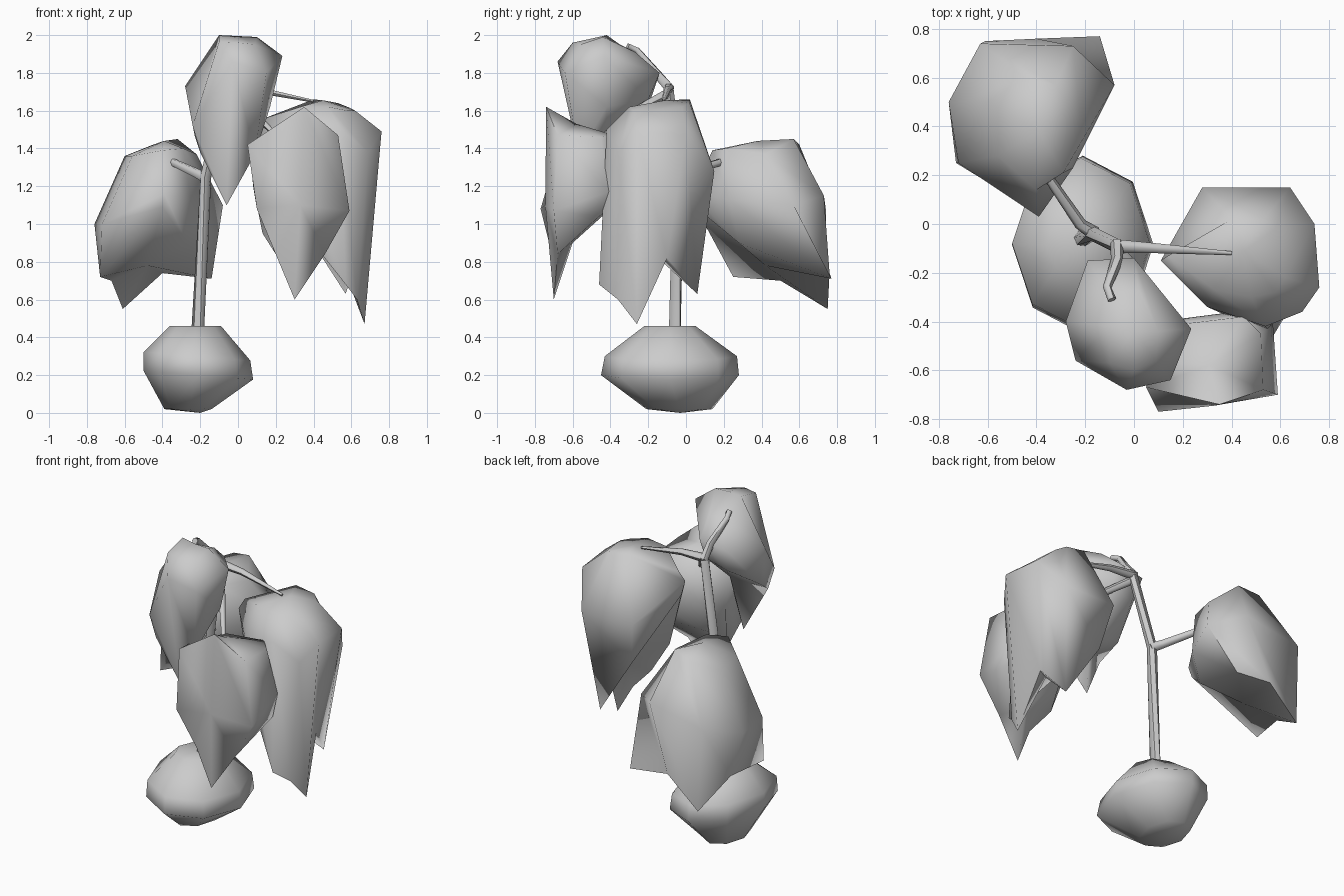
import bpy, bmesh, math
from mathutils import Vector


def finish(name, bm, angle=60):
    bmesh.ops.recalc_face_normals(bm, faces=bm.faces)
    me = bpy.data.meshes.new(name)
    bm.to_mesh(me)
    bm.free()
    ob = bpy.data.objects.new(name, me)
    bpy.context.collection.objects.link(ob)
    bpy.ops.object.select_all(action='DESELECT')
    ob.select_set(True)
    bpy.context.view_layer.objects.active = ob
    bpy.ops.object.shade_smooth_by_angle(angle=math.radians(angle))
    return ob


def loft(bm, rings):
    loops = [[bm.verts.new(p) for p in ring] for ring in rings]
    n = len(loops[0])
    for a, b in zip(loops, loops[1:]):
        for i in range(n):
            j = (i + 1) % n
            bm.faces.new((a[i], a[j], b[j], b[i]))
    return loops


def fan(bm, loop, centre):
    c = bm.verts.new(centre)
    for i in range(len(loop)):
        bm.faces.new((loop[i], loop[(i + 1) % len(loop)], c))


# Drooping leaf: crown ring, wide shoulder ring, pointed rim, closed underside
def leaf(name, peak, under, crown, shoulder, rim):
    bm = bmesh.new()
    loops = loft(bm, [crown, shoulder, rim])
    fan(bm, loops[0], peak)
    fan(bm, loops[2], under)
    finish(name, bm, 85)


# Tapered six-sided stem through points (x, y, z, radius)
def stem(name, pts):
    bm = bmesh.new()
    rings = []
    for i, p in enumerate(pts):
        a, b = pts[max(i - 1, 0)], pts[min(i + 1, len(pts) - 1)]
        q = (Vector(b[:3]) - Vector(a[:3])).to_track_quat('Z', 'Y')
        rings.append([Vector(p[:3]) + q @ Vector((p[3] * math.cos(k * math.pi / 3),
                                                  p[3] * math.sin(k * math.pi / 3), 0))
                      for k in range(6)])
    loops = loft(bm, rings)
    bm.faces.new(loops[0])
    bm.faces.new(loops[-1])
    finish(name, bm)


# Root ball: stacked eight-sided rings (x min, x max, y min, y max, z, tilt)
bm = bmesh.new()
rings = []
for x0, x1, y0, y1, z, tilt in [(-.39, -.14, -.21, .14, .02, 0), (-.50, .08, -.45, .28, .20, .08),
                                (-.50, .065, -.43, .27, .30, .08), (-.36, -.09, -.22, .05, .46, 0)]:
    rings.append([((x0 + x1) / 2 + (x1 - x0) / 2 * math.cos(k * math.pi / 4),
                   (y0 + y1) / 2 + (y1 - y0) / 2 * math.sin(k * math.pi / 4),
                   z - tilt * (x1 - x0) / 2 * math.cos(k * math.pi / 4))
                  for k in range(8)])
loops = loft(bm, rings)
fan(bm, loops[0], (-.2, -.03, 0))
fan(bm, loops[-1], (-.22, -.08, .46))
finish("root_ball", bm, 70)

# Trunk and branches
stem("trunk", [(-.215, -.06, .40, .034), (-.17, -.04, 1.25, .03), (-.07, -.09, 1.71, .028)])
stem("left_branch", [(-.16, -.04, 1.24, .03), (-.22, .0, 1.27, .025), (-.35, .19, 1.33, .02)])
stem("right_branch", [(-.08, -.09, 1.72, .028), (.1, -.1, 1.71, .02), (.4, -.12, 1.65, .008)])
stem("top_branch", [(-.07, -.08, 1.71, .028), (-.07, -.15, 1.79, .025), (-.11, -.26, 1.92, .018),
                    (-.09, -.31, 1.94, .018)])
stem("front_branch", [(-.07, -.1, 1.69, .025), (.06, -.25, 1.61, .02), (.22, -.46, 1.45, .012)])

# Four leaves; rings run around from the tip side
leaf("left_leaf", (-.39, .38, 1.44), (-.48, .42, .78),
     [(-.45, .60, 1.42), (-.6, .5, 1.36), (-.56, .28, 1.36), (-.40, .14, 1.39),
      (-.29, .21, 1.40), (-.22, .42, 1.37), (-.32, .57, 1.45)],
     [(-.63, .74, 1.08), (-.76, .5, 1.0), (-.72, .25, 1.0), (-.39, .03, 1.16),
      (-.25, .23, 1.13), (-.08, .57, 1.1), (-.25, .73, 1.15)],
     [(-.61, .75, .55), (-.67, .5, .70), (-.73, .25, .72), (-.40, .05, 1.09),
      (-.27, .28, .90), (-.14, .77, .71), (-.4, .76, .74)])
leaf("right_leaf", (.45, -.11, 1.655), (.53, -.17, .84),
     [(.62, -.22, 1.6), (.58, -.02, 1.62), (.53, .02, 1.64), (.40, .02, 1.66),
      (.14, -.13, 1.56), (.33, -.27, 1.62), (.48, -.30, 1.62), (.58, -.28, 1.6)],
     [(.76, -.26, 1.49), (.74, .0, 1.48), (.64, .15, 1.28), (.28, .15, 1.28),
      (.11, -.15, 1.5), (.3, -.34, 1.38), (.54, -.42, 1.5), (.69, -.36, 1.38)],
     [(.67, -.26, .47), (.63, -.1, .82), (.57, .06, .63), (.33, .08, 1.0),
      (.14, -.15, 1.40), (.34, -.32, .97), (.57, -.46, .68), (.63, -.36, .60)])
leaf("front_leaf", (.31, -.58, 1.53), (.32, -.60, .90),
     [(.35, -.74, 1.62), (.53, -.68, 1.47), (.52, -.45, 1.46), (.45, -.38, 1.47),
      (.2, -.41, 1.46), (.06, -.55, 1.42), (.05, -.67, 1.42)],
     [(.33, -.745, 1.1), (.59, -.7, 1.07), (.57, -.41, 1.17), (.49, -.35, 1.2),
      (.18, -.39, 1.25), (.08, -.52, 1.2), (.1, -.77, 1.08)],
     [(.3, -.70, .6), (.46, -.68, .84), (.57, -.46, 1.04), (.46, -.40, 1.08),
      (.2, -.43, 1.06), (.13, -.60, .95), (.2, -.71, .84)])
leaf("top_leaf", (.0, -.44, 1.995), (-.02, -.42, 1.46),
     [(.0, -.6, 1.96), (.09, -.56, 1.95), (.1, -.44, 1.99), (.02, -.27, 1.91),
      (-.1, -.28, 1.90), (-.1, -.42, 2.0), (-.1, -.57, 1.965)],
     [(-.03, -.68, 1.86), (.15, -.64, 1.8), (.235, -.43, 1.89), (.0, -.14, 1.8),
      (-.19, -.15, 1.77), (-.28, -.4, 1.73), (-.24, -.56, 1.52)],
     [(-.06, -.50, 1.1), (.09, -.57, 1.37), (.17, -.42, 1.62), (.0, -.2, 1.66),
      (-.15, -.2, 1.62), (-.23, -.42, 1.47), (-.2, -.55, 1.38)])
